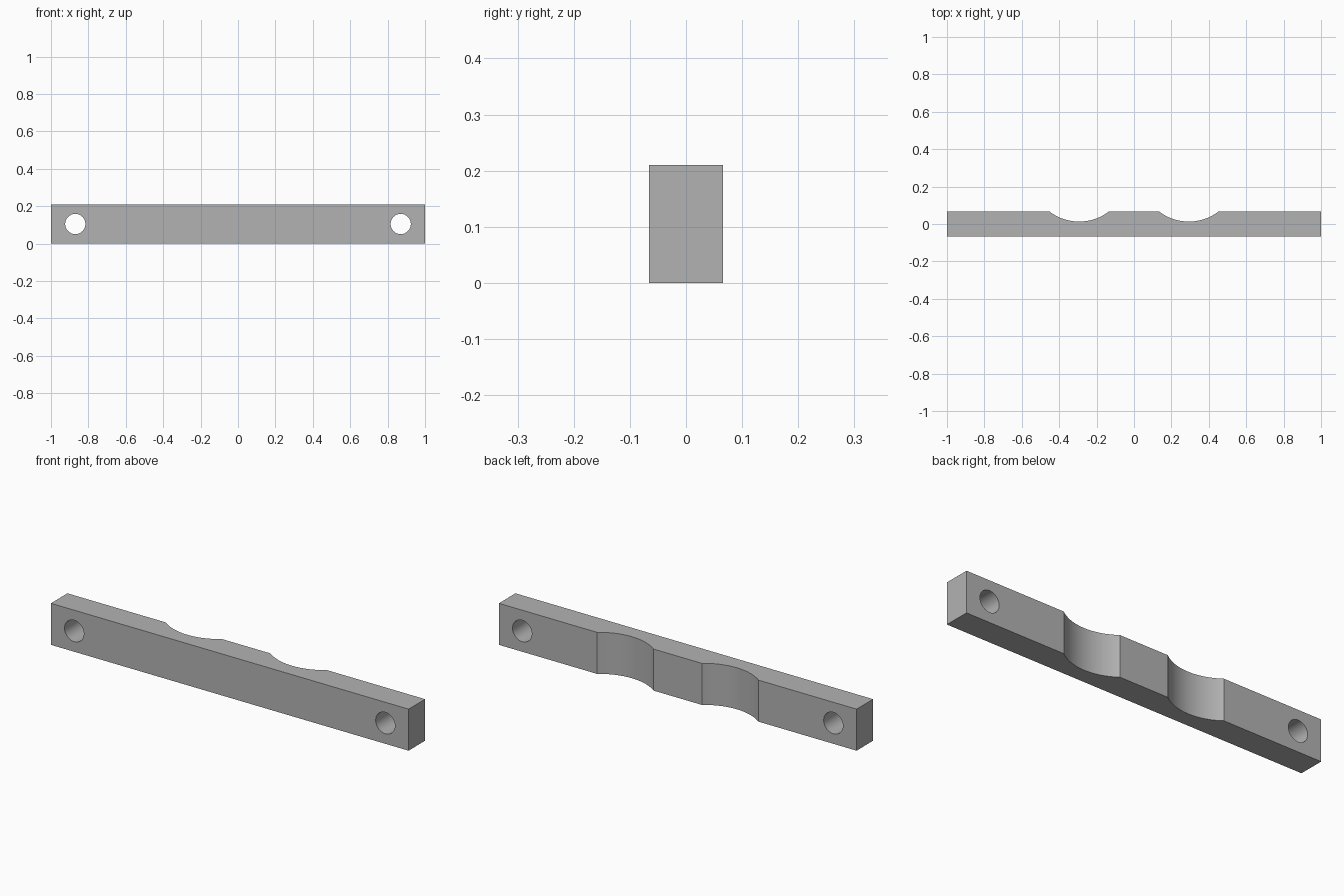
import bpy
import math

cube = bpy.data.objects.get("Cube")
if cube:
    bpy.data.objects.remove(cube, do_unlink=True)

LENGTH, DEPTH, HEIGHT = 2.0, 0.132, 0.21
HOLE_X, HOLE_RADIUS = 0.87, 0.054
SCOOP_X, SCOOP_HALF, SCOOP_DEPTH = 0.293, 0.158, 0.053

grey = bpy.data.materials.new("plain grey")
grey.use_nodes = True
colour = (0.45, 0.45, 0.45, 1)
grey.diffuse_color = colour
grey.node_tree.nodes["Principled BSDF"].inputs["Base Color"].default_value = colour

# Rectangular bar
bpy.ops.mesh.primitive_cube_add(size=1, location=(0, 0, HEIGHT / 2))
bar = bpy.context.object
bar.name = "clamp_bar"
bar.scale = (LENGTH, DEPTH, HEIGHT)
bpy.ops.object.transform_apply(location=True, scale=True)
bar.data.materials.append(grey)


def cut_cylinder(radius, depth, sides, location, tilt=0):
    """Subtract a cylinder from the bar."""
    bpy.ops.mesh.primitive_cylinder_add(
        vertices=sides, radius=radius, depth=depth,
        location=location, rotation=(tilt, 0, 0))
    cutter = bpy.context.object
    cutter.hide_render = True
    cutter.data.materials.append(grey)
    bpy.context.view_layer.objects.active = bar
    cut = bar.modifiers.new("cut", "BOOLEAN")
    cut.operation = "DIFFERENCE"
    cut.solver = "EXACT"
    cut.object = cutter
    bpy.ops.object.modifier_apply(modifier=cut.name)
    bpy.data.objects.remove(cutter, do_unlink=True)


# Bolt holes through the ends and rounded scoops in the back
scoop_radius = (SCOOP_HALF ** 2 + SCOOP_DEPTH ** 2) / (2 * SCOOP_DEPTH)
scoop_y = DEPTH / 2 - SCOOP_DEPTH + scoop_radius
for side in (-1, 1):
    cut_cylinder(HOLE_RADIUS, DEPTH * 2, 64,
                 (side * HOLE_X, 0, HEIGHT / 2), math.pi / 2)
    cut_cylinder(scoop_radius, HEIGHT * 2, 128,
                 (side * SCOOP_X, scoop_y, HEIGHT / 2))

# Smooth curved walls, crisp edges
bpy.ops.object.select_all(action="DESELECT")
bar.select_set(True)
bpy.context.view_layer.objects.active = bar
bpy.ops.object.shade_smooth_by_angle(angle=math.radians(25))
